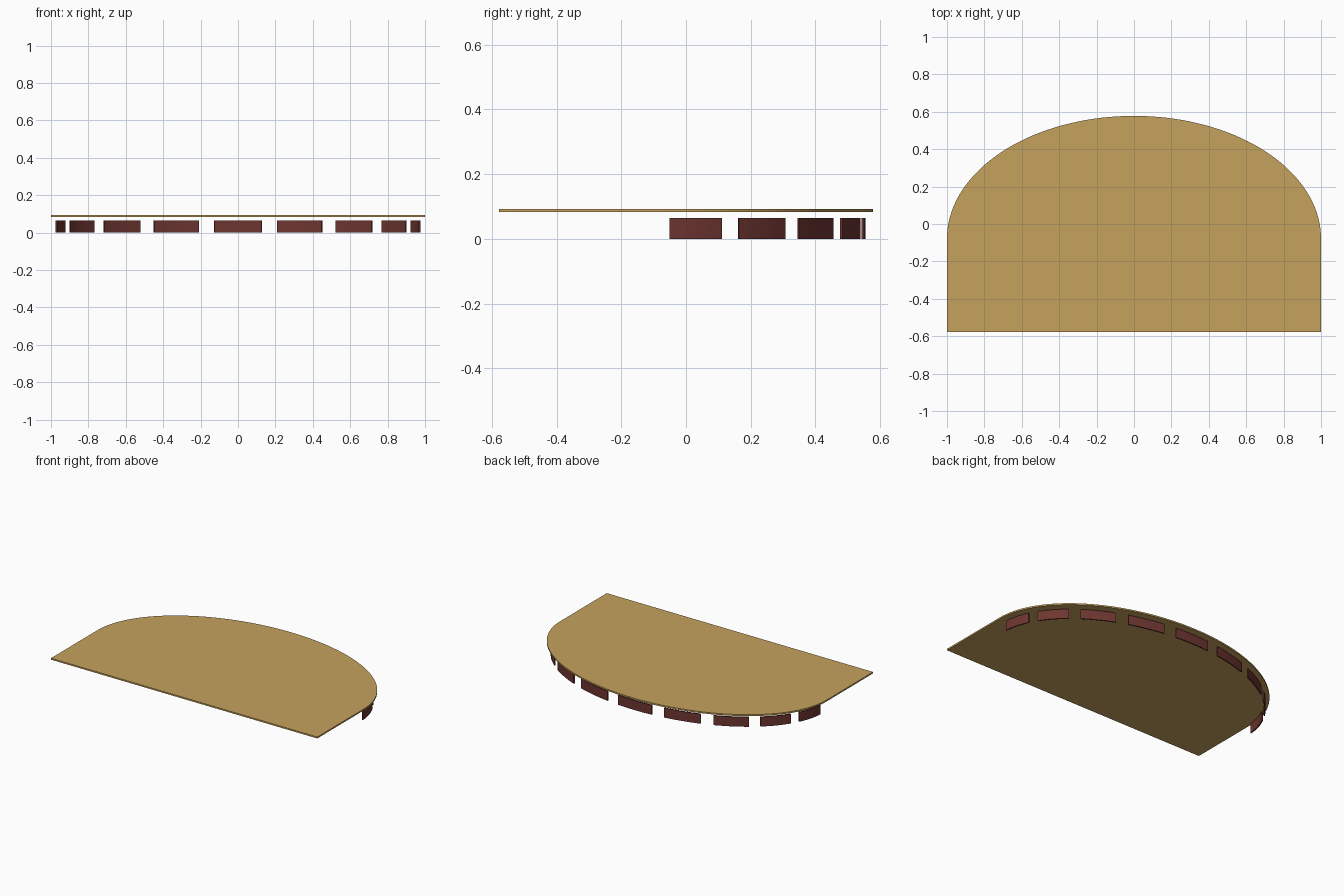
import bpy, bmesh, math

if "Cube" in bpy.data.objects:
    bpy.data.objects.remove(bpy.data.objects["Cube"])

CY = -0.079  # centre of the elliptical rear curve


def material(name, rgb):
    m = bpy.data.materials.new(name)
    m.diffuse_color = (*rgb, 1)
    m.use_nodes = True
    m.node_tree.nodes["Principled BSDF"].inputs["Base Color"].default_value = m.diffuse_color
    return m


gold = material("golden_tan", (0.56, 0.36, 0.11))
brown = material("dark_red_brown", (0.155, 0.036, 0.030))


def arc(a, b, start, end, steps):
    """Points on an ellipse between two angles in degrees."""
    angles = [math.radians(start + (end - start) * i / steps) for i in range(steps + 1)]
    return [(a * math.cos(t), CY + b * math.sin(t)) for t in angles]


def slab(name, outline, z0, z1, mat):
    """Extrude a closed outline from z0 to z1."""
    bm = bmesh.new()
    face = bm.faces.new([bm.verts.new((x, y, z0)) for x, y in outline])
    ext = bmesh.ops.extrude_face_region(bm, geom=[face])
    top = [v for v in ext["geom"] if isinstance(v, bmesh.types.BMVert)]
    bmesh.ops.translate(bm, verts=top, vec=(0, 0, z1 - z0))
    bmesh.ops.recalc_face_normals(bm, faces=bm.faces)
    mesh = bpy.data.meshes.new(name)
    bm.to_mesh(mesh)
    bm.free()
    mesh.materials.append(mat)
    obj = bpy.data.objects.new(name, mesh)
    bpy.context.collection.objects.link(obj)
    bpy.context.view_layer.objects.active = obj
    obj.select_set(True)
    bpy.ops.object.shade_smooth_by_angle(angle=math.radians(30))
    obj.select_set(False)


# Flat top: straight front and sides, elliptical back
slab("top_board", [(-1, -0.578), (1, -0.578)] + arc(1, 0.657, 0, 180, 72),
     0.083, 0.093, gold)

# Nine thin curved panels spaced evenly under the rear rim
for i in range(9):
    start = 2.5 + 20 * i
    outer = arc(0.976, 0.634, start, start + 15, 8)
    inner = arc(0.968, 0.626, start, start + 15, 8)
    slab(f"curved_panel_{i + 1}", outer + inner[::-1], 0, 0.065, brown)
